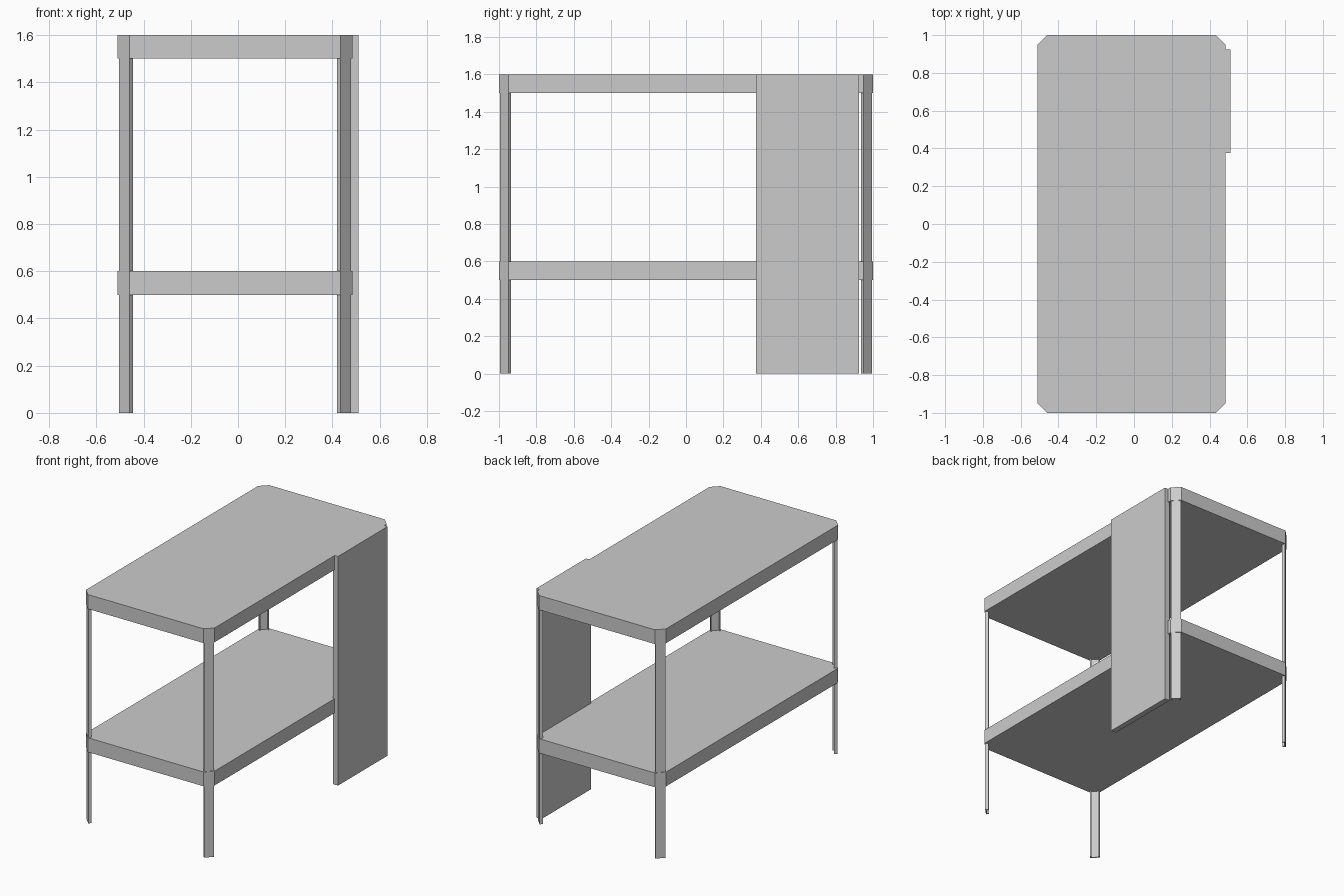
import bpy, bmesh

if "Cube" in bpy.data.objects:
    bpy.data.objects.remove(bpy.data.objects["Cube"])

CX = -0.013            # centre of the shelves in x
HX, HY = 0.497, 1.0    # shelf half sizes
CH = 0.05              # corner chamfer


def prism(name, pts, z0, z1):
    """Extrude a flat outline from z0 to z1."""
    bm = bmesh.new()
    face = bm.faces.new([bm.verts.new((x, y, z0)) for x, y in pts])
    ext = bmesh.ops.extrude_face_region(bm, geom=[face])
    bmesh.ops.translate(bm, vec=(0, 0, z1 - z0),
                        verts=[v for v in ext["geom"] if isinstance(v, bmesh.types.BMVert)])
    bmesh.ops.recalc_face_normals(bm, faces=bm.faces[:])
    mesh = bpy.data.meshes.new(name)
    bm.to_mesh(mesh)
    bm.free()
    obj = bpy.data.objects.new(name, mesh)
    bpy.context.collection.objects.link(obj)
    return obj


# Shelves: slabs with chamfered corners
outline = []
for sx, sy in ((1, 1), (-1, 1), (-1, -1), (1, -1)):
    a = (CX + sx * HX, sy * (HY - CH))
    b = (CX + sx * (HX - CH), sy * HY)
    outline += [a, b] if sx * sy > 0 else [b, a]
prism("table_top", outline, 1.5, 1.6)
prism("lower_shelf", outline, 0.5, 0.6)

# Legs: slim diagonal channels set in the chamfered corners, open to the inside
# (t runs along the channel width, d is the depth towards the middle)
W, D, WALL, WEB = 0.045, 0.015, 0.006, 0.005
channel = [(0, 0), (W, 0), (W, D), (W - WALL, D), (W - WALL, WEB),
           (WALL, WEB), (WALL, D), (0, D)]
for sx, side in ((-1, "left"), (1, "right")):
    for sy, end in ((-1, "front"), (1, "back")):
        pts = [(CX + sx * (HX - 0.005 - t - d), sy * (HY - 0.05 + t - d))
               for t, d in channel]
        prism(f"{end}_{side}_leg", pts, 0, 1.599)

# Upright side panel at the right, near the back
prism("side_panel", [(0.47, 0.375), (0.51, 0.375), (0.51, 0.924), (0.47, 0.924)], 0, 1.6)
